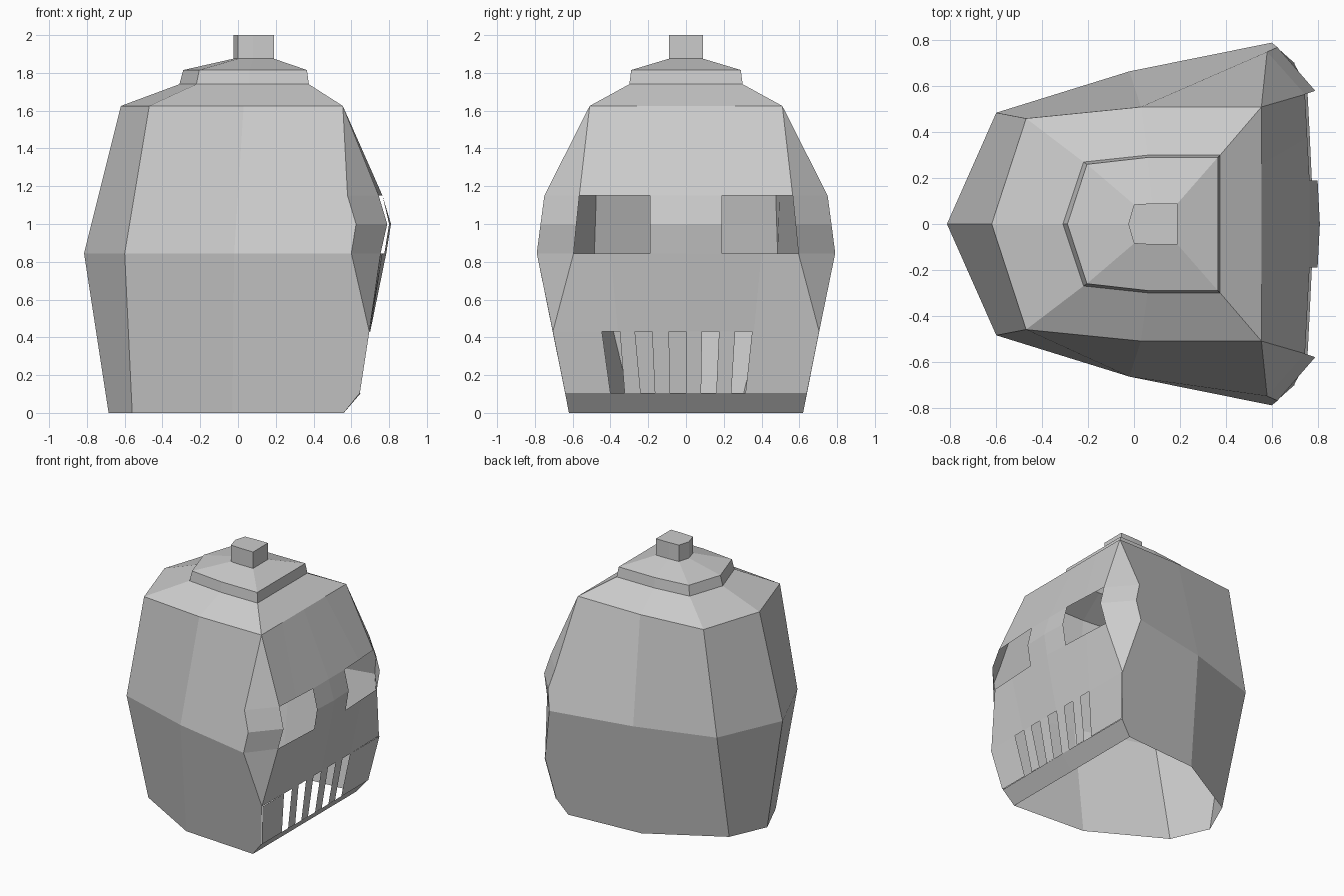
import bpy, bmesh
from mathutils import Vector

cube = bpy.data.objects.get("Cube")
if cube:
    bpy.data.objects.remove(cube, do_unlink=True)

grey = bpy.data.materials.new("plain grey")
grey.use_nodes = True
colour = (0.6, 0.6, 0.6, 1)
grey.diffuse_color = colour
grey.node_tree.nodes["Principled BSDF"].inputs["Base Color"].default_value = colour


def build(name, faces, mirrored=True):
    """Open shell from faces given as point lists, optionally mirrored across y."""
    bm = bmesh.new()
    for pts in faces:
        bm.faces.new([bm.verts.new(p) for p in pts])
        if mirrored:
            bm.faces.new([bm.verts.new((x, -y, z)) for x, y, z in reversed(pts)])
    bmesh.ops.remove_doubles(bm, verts=bm.verts, dist=0.0005)
    # turn every face away from the hollow centre
    centre = Vector((0, 0, 0.9))
    for f in bm.faces:
        f.normal_update()
        if f.normal.dot(f.calc_center_median() - centre) < 0:
            f.normal_flip()
    mesh = bpy.data.meshes.new(name)
    bm.to_mesh(mesh)
    bm.free()
    mesh.materials.append(grey)
    ob = bpy.data.objects.new(name, mesh)
    bpy.context.collection.objects.link(ob)
    return ob


def ring(z, *xy):
    return [(x, y, z) for x, y in xy]


def loft(rings):
    return [[a[i], a[i + 1], b[i + 1], b[i]]
            for a, b in zip(rings, rings[1:]) for i in range(len(a) - 1)]


# Half rings: back centre, back corner, side, front corner
base = ring(0, (-0.685, 0), (-0.56, 0.28), (-0.03, 0.58), (0.56, 0.62))
waist = ring(0.845, (-0.815, 0), (-0.6, 0.485), (-0.02, 0.665), (0.6, 0.79))
brow = ring(1.625, (-0.62, 0), (-0.47, 0.46), (0.03, 0.51), (0.555, 0.51))
rim_low = ring(1.74, (-0.31, 0), (-0.22, 0.27), (0.06, 0.3), (0.375, 0.3))
rim_top = ring(1.815, (-0.29, 0), (-0.205, 0.26), (0.06, 0.29), (0.365, 0.29))
knob_low = ring(1.875, (-0.025, 0), (0.0, 0.085), (0.08, 0.09), (0.19, 0.09))
knob_top = [(x, y, 2) for x, y, z in knob_low]

# Front corner line below and beside the face
chin_c, jaw_c = (0.645, 0.64, 0.105), (0.695, 0.705, 0.43)
temple_mid, temple_top = (0.625, 0.77, 1.0), (0.58, 0.75, 1.15)

# Back and sides
walls = loft([base, waist, brow])
lower_side, upper_side = 2, 5
walls[lower_side] = [base[2], base[3], chin_c, jaw_c, waist[3], waist[2]]
walls[upper_side] = [waist[2], waist[3], temple_mid, temple_top, brow[3], brow[2]]
build("head_walls", walls)


# Stepped roof and knob, each closed across the front
def tiers(rings):
    return loft([r + [(r[-1][0], 0, r[-1][2])] for r in rings])


build("roof", tiers([brow, rim_low, rim_top, knob_low]))
build("knob", tiers([knob_low, knob_top]) + [knob_top + [(0.19, 0, 2)]])

# Eye opening edges: outer, middle, inner, face centre
eye_low = ring(0.845, (0.755, 0.595), (0.765, 0.4), (0.775, 0.19), (0.785, 0))
eye_mid = ring(1.0, (0.79, 0.58), (0.795, 0.38), (0.8, 0.19), (0.81, 0))
eye_top = ring(1.15, (0.745, 0.565), (0.755, 0.375), (0.765, 0.19), (0.765, 0))

# Temples beside the eyes and the bridge between them
build("temples", loft([[waist[3], eye_low[0]], [temple_mid, eye_mid[0]],
                       [temple_top, eye_top[0]]]))
build("nose_bridge", loft([eye_low[2:], eye_mid[2:], eye_top[2:]]))

# Forehead
crease = (0.555, 0.26, 1.625)
build("forehead", [
    [brow[3], eye_top[0], temple_top],
    [brow[3], crease, eye_top[1], eye_top[0]],
    [crease, (0.555, 0, 1.625), eye_top[3], eye_top[2], eye_top[1]]])

# Cheeks and chin
lip = (0.7, 0.36, 0.43)
build("cheeks", [
    [waist[3], eye_low[0], jaw_c],
    [eye_low[0], eye_low[1], lip, jaw_c],
    [eye_low[1], eye_low[2], eye_low[3], (0.7, 0, 0.43), lip]])
build("chin", [[base[3], chin_c, (0.65, 0, 0.105), (0.56, 0, 0)]])

# Mouth grille: bars left standing between five open slots
top_y = [-0.705, -0.445, -0.35, -0.27, -0.18, -0.09, 0, 0.085, 0.175, 0.26, 0.35, 0.705]
low_y = [-0.64, -0.4, -0.325, -0.24, -0.165, -0.085, 0, 0.08, 0.16, 0.24, 0.315, 0.64]
bars = []
for i in range(0, len(top_y), 2):
    bars.append([(0.65, low_y[i], 0.105), (0.65, low_y[i + 1], 0.105),
                 (0.7, top_y[i + 1], 0.43), (0.7, top_y[i], 0.43)])
build("mouth_grille", bars, mirrored=False)
